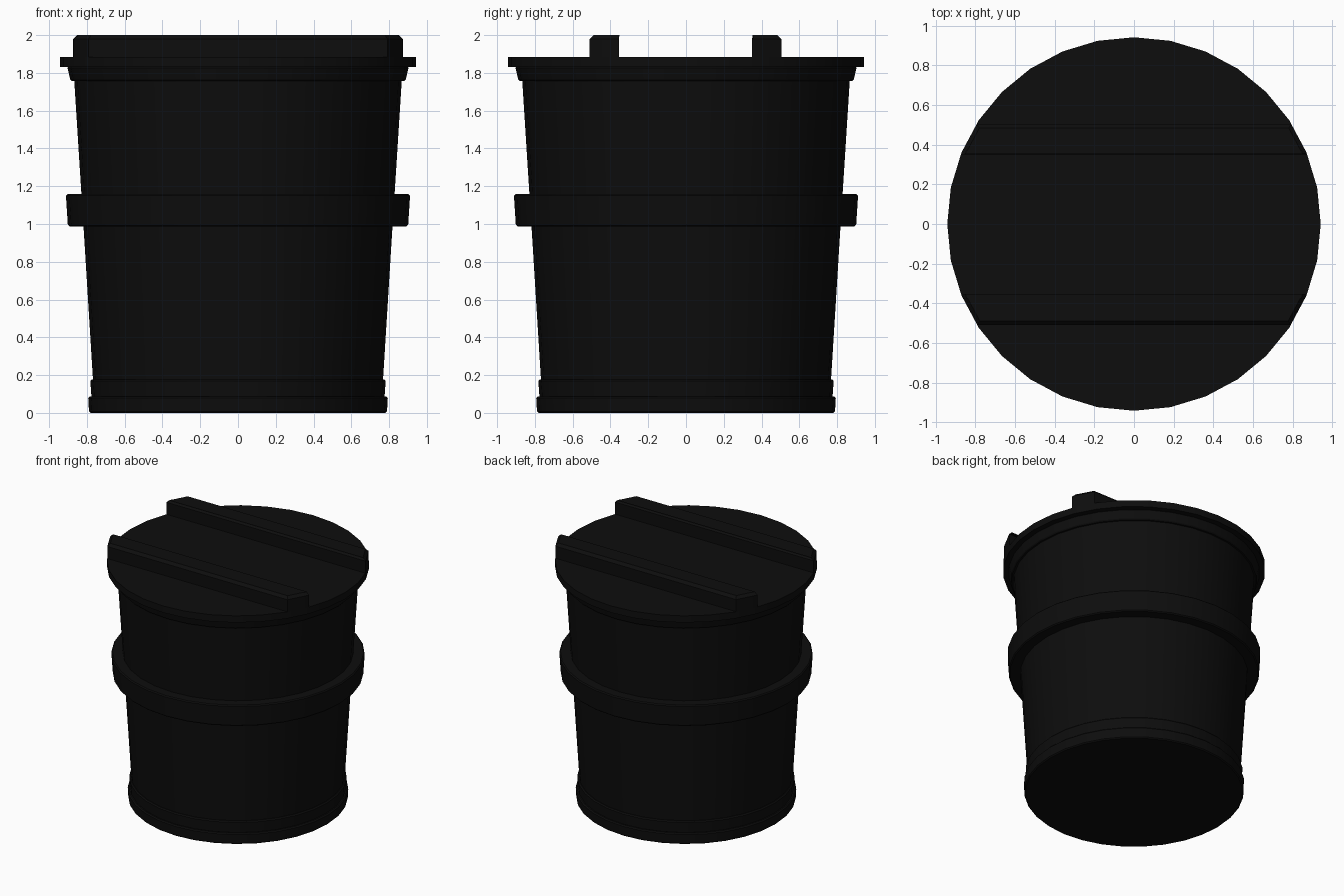
import bpy, bmesh, math

cube = bpy.data.objects.get("Cube")
if cube:
    bpy.data.objects.remove(cube, do_unlink=True)

SIDES = 32
LID_RADIUS = 0.942
LID_TOP = 1.884

black = bpy.data.materials.new("black_plastic")
black.use_nodes = True
colour = (0.004, 0.004, 0.004, 1)
black.diffuse_color = colour
black.node_tree.nodes["Principled BSDF"].inputs["Base Color"].default_value = colour


def finish(bm, name):
    bmesh.ops.recalc_face_normals(bm, faces=bm.faces)
    mesh = bpy.data.meshes.new(name)
    bm.to_mesh(mesh)
    bm.free()
    mesh.materials.append(black)
    obj = bpy.data.objects.new(name, mesh)
    bpy.context.collection.objects.link(obj)
    bpy.ops.object.select_all(action='DESELECT')
    obj.select_set(True)
    bpy.context.view_layer.objects.active = obj
    bpy.ops.object.shade_smooth_by_angle(angle=math.radians(30))
    return obj


def turned(name, profile):
    """Closed solid of revolution through (radius, height) points."""
    bm = bmesh.new()
    rings = []
    for r, z in profile:
        rings.append([bm.verts.new((r * math.cos(math.tau * i / SIDES),
                                    r * math.sin(math.tau * i / SIDES), z))
                      for i in range(SIDES)])
    for low, high in zip(rings, rings[1:]):
        for i in range(SIDES):
            j = (i + 1) % SIDES
            bm.faces.new((low[i], low[j], high[j], high[i]))
    bm.faces.new(rings[0])
    bm.faces.new(rings[-1])
    return finish(bm, name)


def band(name, z0, r0, z1, r1, b=0.008):
    """Slightly tapered hoop with softened edges."""
    return turned(name, [(r0 - b, z0), (r0, z0 + b), (r1, z1 - b), (r1 - b, z1)])


# Tapered tub and its hoops
turned("tub_body", [(0.76, 0.05), (0.818, 0.988), (0.829, 1.158), (0.872, 1.84)])
band("base_foot", 0, 0.789, 0.087, 0.793)
band("base_step", 0.08, 0.776, 0.178, 0.782)
band("middle_hoop", 0.988, 0.901, 1.158, 0.911)
band("upper_collar", 1.757, 0.888, 1.835, 0.903)

# Flat lid
turned("lid", [(LID_RADIUS, 1.831), (LID_RADIUS, LID_TOP)])


def lid_ridge(name, y0, y1):
    """Bar across the lid, trimmed to the lid outline, with chamfered top."""
    bm = bmesh.new()
    circle = bmesh.ops.create_circle(bm, cap_ends=True, segments=SIDES, radius=LID_RADIUS)
    for v in circle["verts"]:
        v.co.z = LID_TOP - 0.02
    for y, side in ((y0, -1), (y1, 1)):
        bmesh.ops.bisect_plane(bm, geom=bm.verts[:] + bm.edges[:] + bm.faces[:],
                               plane_co=(0, y, 0), plane_no=(0, side, 0), clear_outer=True)
    up = bmesh.ops.extrude_face_region(bm, geom=bm.faces[:])
    for v in up["geom"]:
        if isinstance(v, bmesh.types.BMVert):
            v.co.z = 2
    bmesh.ops.recalc_face_normals(bm, faces=bm.faces)
    top = [e for e in bm.edges if all(v.co.z > 1.99 for v in e.verts)]
    bmesh.ops.bevel(bm, geom=top, offset=0.021, offset_type='OFFSET',
                    segments=1, affect='EDGES')
    return finish(bm, name)


lid_ridge("front_lid_ridge", -0.51, -0.355)
lid_ridge("back_lid_ridge", 0.35, 0.505)
